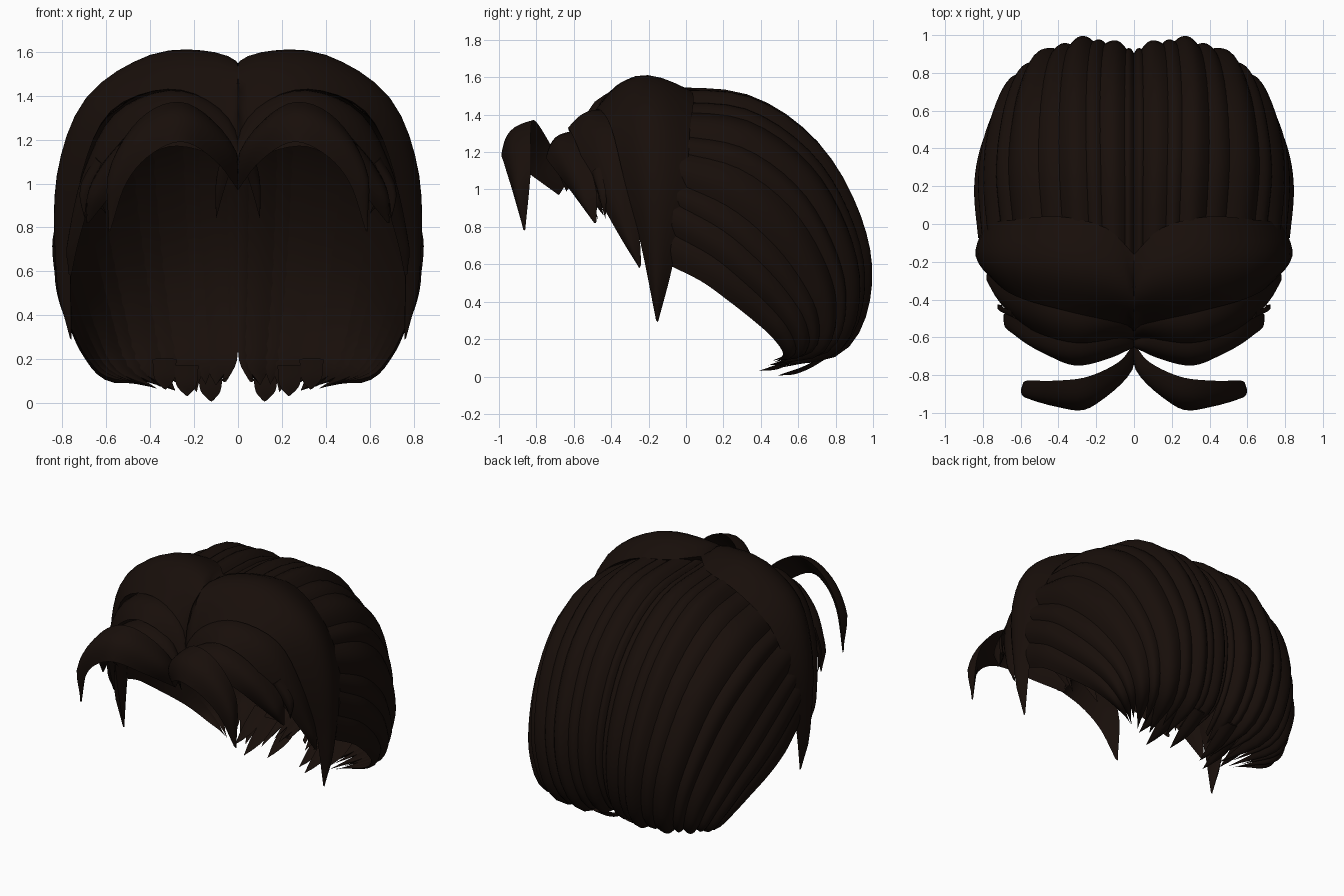
import bpy, bmesh, math
from mathutils import Vector

if "Cube" in bpy.data.objects:
    bpy.data.objects.remove(bpy.data.objects["Cube"])

mat = bpy.data.materials.new("dark_brown_hair")
mat.diffuse_color = (0.009, 0.0045, 0.003, 1)
mat.use_nodes = True
mat.node_tree.nodes["Principled BSDF"].inputs["Base Color"].default_value = mat.diffuse_color
CENTRE = Vector((0, 0.1, 0.75))


def spline(pts, t):
    """Catmull-Rom point on a list of points, t in 0..1."""
    pts = [Vector(p) for p in pts]
    n = len(pts) - 1
    f = min(max(t, 0), 1) * n
    i = min(int(f), n - 1)
    f -= i
    b, c = pts[i], pts[i + 1]
    a = pts[i - 1] if i > 0 else b * 2 - c
    d = pts[i + 2] if i + 2 <= n else c * 2 - b
    return 0.5 * (2 * b + (c - a) * f + (2 * a - 5 * b + 4 * c - d) * f * f
                  + (3 * b - a - 3 * c + d) * f ** 3)


def lock(name, grid, bulge, inner=0.2, fall=0.0, taper=0.0, vmax=1.0, nv=24, ns=8):
    """Lens-section lock; grid(s, v) is its base sheet. Mirrored in x."""
    bm = bmesh.new()
    rings = []
    for j in range(nv + 1):
        k = j / nv
        v = k * vmax
        pinch = 0 if not taper or k < 1 - taper else ((k - 1 + taper) / taper) ** 1.5
        row = [grid(0.5 + (i / ns - 0.5) * (1 - pinch), v) for i in range(ns + 1)]
        e = 0.01
        along = grid(0.5, min(v + e, 1)) - grid(0.5, max(v - e, 0))
        nrm = (grid(1, v) - grid(0, v)).cross(along)
        if nrm.length < 1e-7:
            nrm = row[ns // 2] - CENTRE
        nrm.normalize()
        if nrm.dot(row[ns // 2] - CENTRE) < 0:
            nrm.negate()
        h = min(bulge * (1 - fall * k), (row[-1] - row[0]).length * 0.4)
        prof = [math.sin(math.pi * i / ns) for i in range(ns + 1)]
        ring = [p + nrm * h * w for p, w in zip(row, prof)]
        ring += [row[i] - nrm * h * inner * prof[i] for i in range(ns - 1, 0, -1)]
        for p in ring:
            p.x = max(p.x, 0)
        rings.append([bm.verts.new(p) for p in ring])
    m = len(rings[0])
    for a, b in zip(rings, rings[1:]):
        for i in range(m):
            bm.faces.new((a[i], a[(i + 1) % m], b[(i + 1) % m], b[i]))
    bm.faces.new(rings[0])
    bmesh.ops.remove_doubles(bm, verts=bm.verts, dist=0.0005)
    bmesh.ops.recalc_face_normals(bm, faces=bm.faces)
    for f in bm.faces:
        f.smooth = True
    me = bpy.data.meshes.new(name)
    bm.to_mesh(me)
    bm.free()
    me.set_sharp_from_angle(angle=math.radians(40))
    me.materials.append(mat)
    ob = bpy.data.objects.new(name, me)
    bpy.context.collection.objects.link(ob)
    ob.modifiers.new("Mirror", 'MIRROR')
    return ob


def ribbon(name, a, b, bulge, **kw):
    """Lock spanning two edge curves."""
    lock(name, lambda s, v: spline(a, v).lerp(spline(b, v), s), bulge, **kw)


# back shell: guide strands from the crown arc down to the nape
guides = [
    [(0, -.22, 1.5), (0, .3, 1.46), (0, .66, 1.22), (0, .86, .85), (0, .9, .5), (.0, .8, .22), (.05, .62, .1)],
    [(.3, -.1, 1.49), (.32, .33, 1.45), (.32, .68, 1.21), (.3, .89, .85), (.27, .95, .5), (.23, .84, .19), (.19, .52, .05)],
    [(.64, -.05, 1.27), (.67, .3, 1.2), (.64, .59, .99), (.59, .77, .7), (.53, .84, .42), (.46, .77, .17), (.32, .48, .06)],
    [(.78, -.06, .95), (.8, .2, .81), (.78, .4, .64), (.73, .55, .47), (.67, .65, .3), (.58, .65, .15), (.4, .47, .07)],
    [(.78, -.1, .6), (.81, .08, .51), (.79, .22, .41), (.74, .36, .3), (.69, .46, .21), (.6, .52, .12), (.42, .46, .09)],
]


def shell(u, v):
    return spline([spline(g, v) for g in guides], u / 4)


# u start, u end, bulge, end of strand
back = [(0, .2, .035, .98), (.1, .62, .045, 1), (.5, .85, .03, .97), (.72, 1.25, .045, 1),
        (1.15, 1.55, .03, .96), (1.4, 2.0, .045, 1), (1.9, 2.3, .03, .97),
        (2.2, 2.8, .04, 1), (2.7, 3.15, .03, .96), (3.0, 3.6, .035, 1), (3.45, 4, .025, 1)]
for n, (u0, u1, h, end) in enumerate(back):
    lock("back_lock_%d" % n, lambda s, v: shell(u0 + (u1 - u0) * s, v), h,
         taper=.14 if n else 0, vmax=end)

# small flicks at the nape
for n, (x, y, z) in enumerate([(.12, .49, .005), (.23, .39, .03), (.33, .44, .06)]):
    ribbon("nape_flick_%d" % n,
           [(x - .05, y + .3, z + .14), (x - .04, y + .15, z + .05), (x, y, z)],
           [(x + .06, y + .3, z + .14), (x + .05, y + .15, z + .05), (x, y, z)], .02, nv=10)

# large swept lock behind the parting
ribbon("crown_sweep",
       [(0, -.16, 1.55), (.15, -.02, 1.54), (.4, .04, 1.5), (.65, .02, 1.31), (.78, 0, 1.0), (.79, -.07, .6), (.76, -.15, .29)],
       [(0, -.57, 1.14), (.1, -.52, 1.35), (.32, -.47, 1.43), (.58, -.4, 1.33), (.71, -.33, 1.05), (.76, -.24, .7), (.76, -.16, .3)],
       .175, fall=.8)
# second layer
ribbon("temple_sweep",
       [(0, -.5, 1.2), (.12, -.43, 1.36), (.32, -.4, 1.42), (.56, -.34, 1.32), (.7, -.3, 1.05), (.76, -.25, .75), (.77, -.24, .6)],
       [(0, -.62, 1.04), (.1, -.61, 1.24), (.3, -.63, 1.33), (.5, -.58, 1.23), (.64, -.49, 1.0), (.72, -.36, .76), (.76, -.25, .58)],
       .05, fall=.4)
# third layer of the fringe
ribbon("fringe_side",
       [(0, -.6, 1.06), (.12, -.56, 1.26), (.32, -.58, 1.31), (.53, -.54, 1.19), (.67, -.48, 1.0), (.69, -.48, .82)],
       [(0, -.64, .99), (.1, -.7, 1.12), (.3, -.75, 1.17), (.46, -.69, 1.09), (.56, -.6, .97), (.68, -.49, .82)], .05)
# foremost curled fringe
ribbon("fringe_front",
       [(0, -.63, 1.06), (.08, -.73, 1.25), (.25, -.81, 1.37), (.43, -.83, 1.31), (.57, -.83, 1.1), (.59, -.86, .78)],
       [(0, -.68, .97), (.1, -.86, 1.1), (.25, -.98, 1.19), (.4, -.97, 1.13), (.51, -.93, 1.0), (.58, -.87, .79)], .05)

# thin wisps: forehead and temple spikes
wisps = [((.02, -.63, 1.1), (.06, -.55, .98), (.1, -.47, .84)),
         ((.54, -.57, 1.06), (.62, -.5, .94), (.6, -.44, .86)),
         ((.6, -.5, 1.08), (.68, -.46, .95), (.7, -.43, .84))]
for n, (p, q, r) in enumerate(wisps):
    d = Vector((.05, .04, .04))
    ribbon("wisp_%d" % n, [p, q, r], [Vector(p) + d, Vector(q) + d * .8, r], .02, nv=10)
